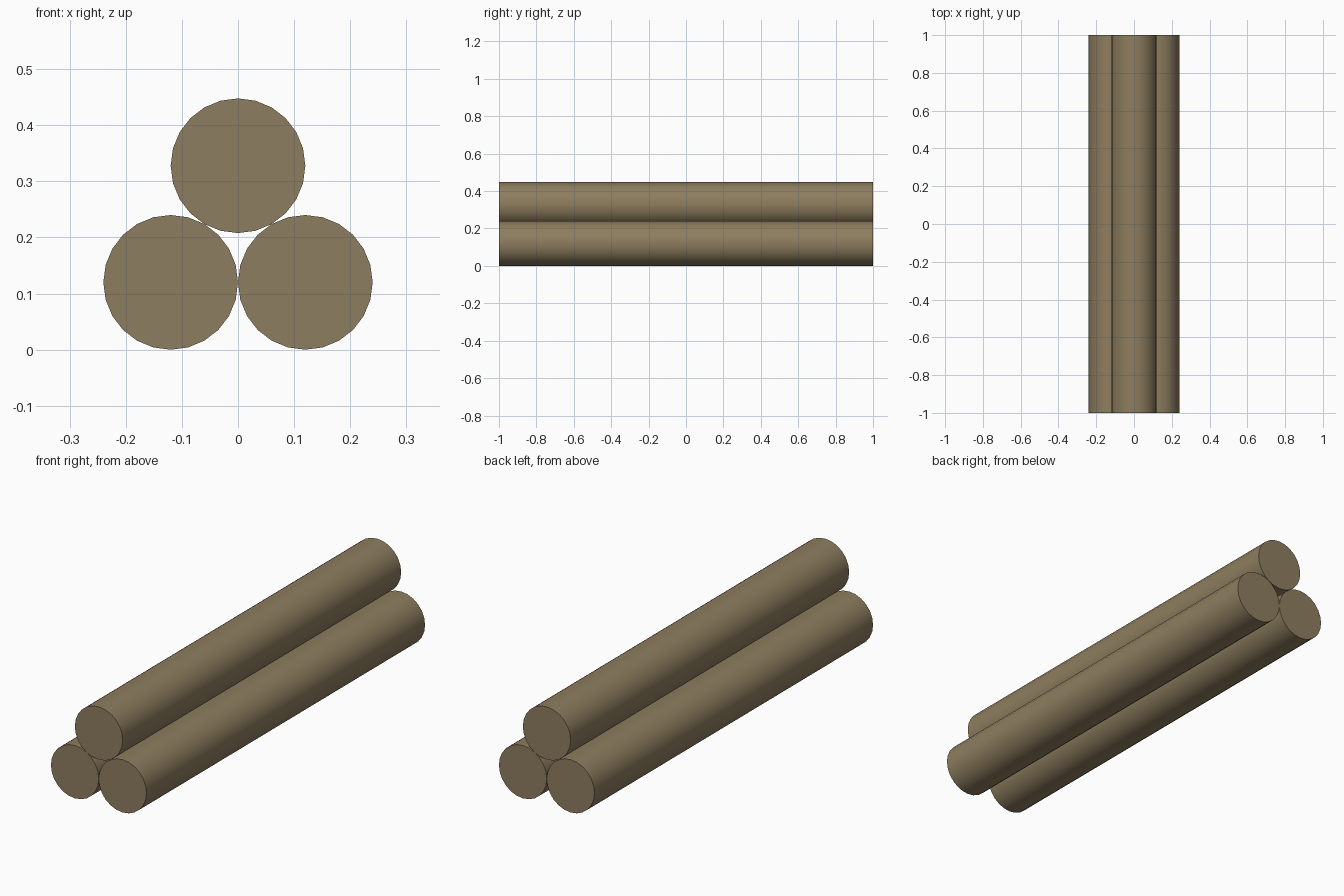
import bpy, math

if "Cube" in bpy.data.objects:
    bpy.data.objects.remove(bpy.data.objects["Cube"])

R = 0.12          # log radius
LENGTH = 2.0
SIDES = 24

bark = bpy.data.materials.new("dull brown")
bark.diffuse_color = (0.27, 0.208, 0.115, 1)
bark.use_nodes = True
bark.node_tree.nodes["Principled BSDF"].inputs["Base Color"].default_value = bark.diffuse_color


def log(name, x, z):
    """One round log lying along y, smooth sides and flat ends."""
    bpy.ops.mesh.primitive_cylinder_add(
        vertices=SIDES, radius=R, depth=LENGTH,
        location=(x, 0, z), rotation=(math.pi / 2, 0, 0))
    ob = bpy.context.object
    ob.name = name
    ob.data.materials.append(bark)
    bpy.ops.object.shade_smooth_by_angle(angle=math.radians(40))


# two logs side by side, the third resting in the groove between them
log("left_log", -R, R)
log("right_log", R, R)
log("top_log", 0, R + R * math.sqrt(3))
